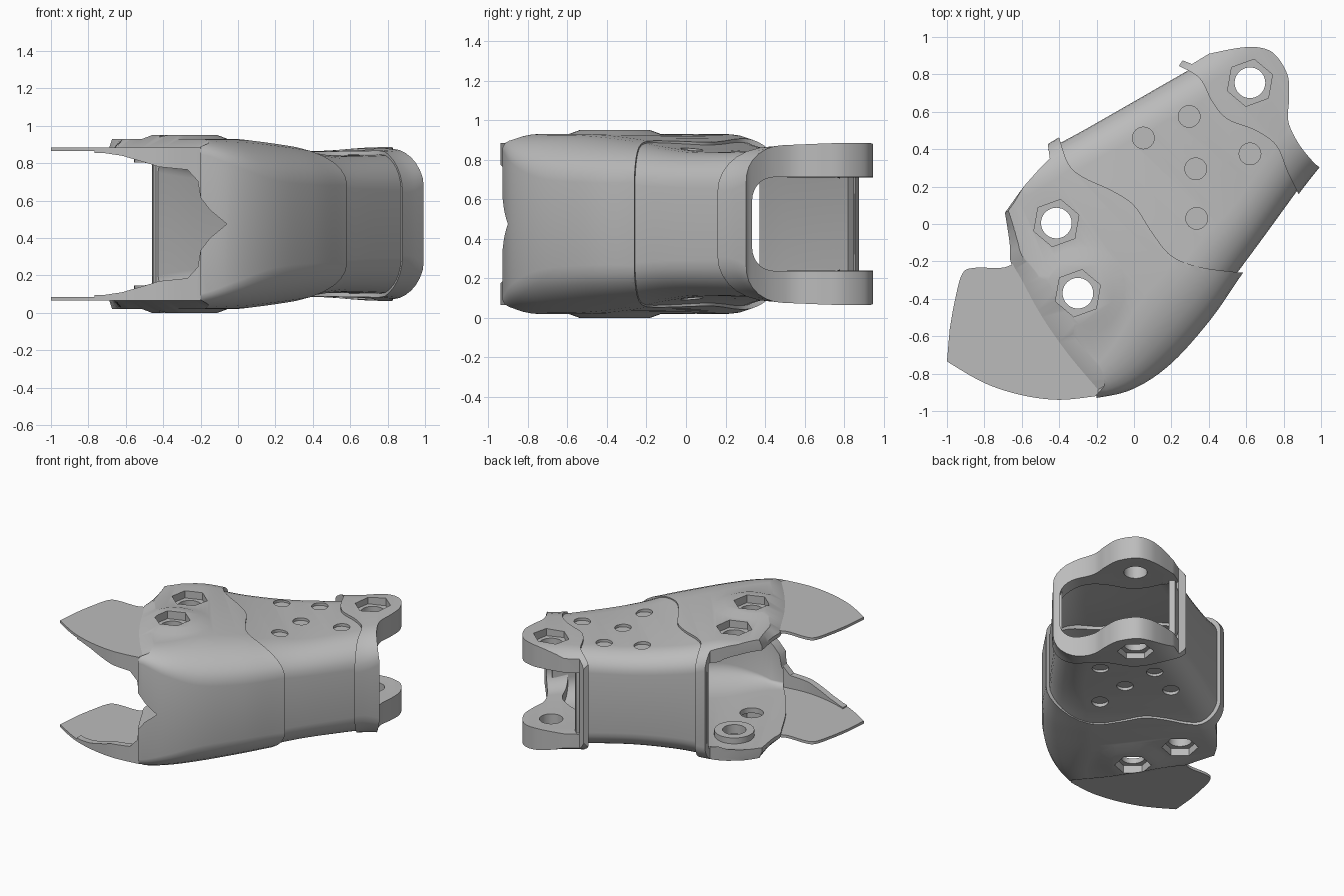
import bpy, bmesh, math
from mathutils import Matrix, Vector
from mathutils.bvhtree import BVHTree

if "Cube" in bpy.data.objects:
    bpy.data.objects.remove(bpy.data.objects["Cube"], do_unlink=True)

MID = 0.475  # height of the symmetry plane; parts are built around z = 0 and lifted last

grey = bpy.data.materials.new("plain grey")
grey.use_nodes = True
COLOUR = (0.5, 0.5, 0.5, 1)
grey.diffuse_color = COLOUR
grey.node_tree.nodes["Principled BSDF"].inputs["Base Color"].default_value = COLOUR


def smooth(points, steps=6):
    """Catmull-Rom curve through tuples of any length."""
    pts = [Vector(p) for p in points]
    out = []
    for i in range(len(pts) - 1):
        a, b, c = pts[max(i - 1, 0)], pts[i], pts[i + 1]
        d = pts[min(i + 2, len(pts) - 1)]
        for k in range(steps):
            t = k / steps
            out.append(0.5 * (2 * b + (c - a) * t + (2 * a - 5 * b + 4 * c - d) * t ** 2
                              + (3 * b - a - 3 * c + d) * t ** 3))
    return [tuple(p) for p in out + [pts[-1]]]


def finish(name, bm):
    bmesh.ops.recalc_face_normals(bm, faces=bm.faces)
    mesh = bpy.data.meshes.new(name)
    bm.to_mesh(mesh)
    bm.free()
    mesh.materials.append(grey)
    ob = bpy.data.objects.new(name, mesh)
    bpy.context.collection.objects.link(ob)
    return ob


def skin(name, loops, closed=False):
    """Join rings of points; cap the ends, or close the last ring onto the first."""
    bm = bmesh.new()
    rings = [[bm.verts.new(p) for p in ring] for ring in loops]
    if closed:
        rings.append(rings[0])
    else:
        bm.faces.new(rings[0])
        bm.faces.new(rings[-1])
    for a, b in zip(rings, rings[1:]):
        for i in range(len(a)):
            j = (i + 1) % len(a)
            bm.faces.new((a[i], a[j], b[j], b[i]))
    return finish(name, bm)


def prism(name, outline, low, high):
    return skin(name, [[(p[0], p[1], z) for p in outline] for z in (low, high)])


def disc(name, x, y, low, high, r_low, r_high, sides=40, turn=0.0):
    bm = bmesh.new()
    place = Matrix.Translation((x, y, (low + high) / 2)) @ Matrix.Rotation(turn, 4, "Z")
    bmesh.ops.create_cone(bm, cap_ends=True, segments=sides, radius1=r_low,
                          radius2=r_high, depth=high - low, matrix=place)
    return finish(name, bm)


def section(station, inset):
    """Rounded box section between a back point and a front point."""
    bx, by, fx, fy, h, rx, rz = station
    back, front = Vector((bx, by)), Vector((fx, fy))
    along = (front - back).normalized()
    centre, half, h = (back + front) / 2, (front - back).length / 2 - inset, h - inset
    ring, n = [], 7
    for sx, sz, start in ((1, 1, 0), (-1, 1, 1), (-1, -1, 2), (1, -1, 3)):
        cx, cz = (rx, rz) if sx > 0 else (0.18, 0.14)
        cx, cz = max(cx - inset, 0.03), max(cz - inset, 0.03)
        for k in range(n + 1):
            a = math.pi / 2 * (start + k / n)
            p = centre + along * (sx * (half - cx) + cx * math.cos(a))
            ring.append((p.x, p.y, sz * (h - cz) + cz * math.sin(a)))
    return ring


def loft(name, stations, inset=0.0, wall=0.0):
    """Solid loft, or a closed tube when a wall thickness is given."""
    path = smooth(stations)
    rings = [section(s, inset) for s in path]
    if wall:
        rings += [section(s, wall) for s in reversed(path)]
    return skin(name, rings, closed=wall > 0)


def boolean(ob, tool, operation):
    mod = ob.modifiers.new("cut", "BOOLEAN")
    mod.object, mod.operation, mod.solver = tool, operation, "EXACT"
    bpy.context.view_layer.objects.active = ob
    bpy.ops.object.modifier_apply(modifier=mod.name)
    bpy.data.objects.remove(tool, do_unlink=True)


def mirrored(low, high, s):
    return (low, high) if s > 0 else (-high, -low)


def bolt_seat(ob, x, y, floor):
    """Hexagonal recess on both outer faces with a round hole through."""
    for s in (1, -1):
        lo, hi = mirrored(floor, 0.6, s)
        boolean(ob, disc("hex_cutter", x, y, lo, hi, 0.128, 0.128, 6, math.radians(-10)), "DIFFERENCE")
    boolean(ob, disc("hole_cutter", x, y, -0.6, 0.6, 0.082, 0.082), "DIFFERENCE")


# Front shell: wide tube with a raised pad outside and a thick ring inside
shell = loft("front_shell", [
    (-0.95, 0.13, -0.4, -0.95, 0.455, 0.12, 0.07),
    (-0.8, 0.22, -0.2, -0.93, 0.455, 0.14, 0.08),
    (-0.65, 0.31, 0.0, -0.88, 0.455, 0.25, 0.15),
    (-0.53, 0.38, 0.2, -0.745, 0.453, 0.35, 0.22),
    (-0.44, 0.44, 0.41, -0.51, 0.43, 0.35, 0.22),
    (-0.3, 0.52, 0.58, -0.265, 0.40, 0.28, 0.19),
    (0.0, 0.69, 0.75, -0.03, 0.385, 0.2, 0.15)], wall=0.08)
for s in (1, -1):
    lo, hi = mirrored(0.442, 0.475, s)
    radii = (0.27, 0.18) if s > 0 else (0.18, 0.27)
    boolean(shell, disc("pad", -0.29, -0.36, lo, hi, *radii), "UNION")
    lo, hi = mirrored(0.33, 0.41, s)
    boolean(shell, disc("inner_ring", -0.415, 0.005, lo, hi, 0.14, 0.14), "UNION")

# Trim the shell to its plan outline, sloping down to a crease on the left
crease = smooth([(-0.69, 0.06), (-0.665, -0.1), (-0.66, -0.2), (-0.61, -0.3),
                 (-0.5, -0.5), (-0.36, -0.7), (-0.2, -0.89)])
seam = smooth([(0.57, -0.26), (0.35, -0.23), (0.2, -0.17), (0.1, -0.05), (0, 0.1),
               (-0.12, 0.18), (-0.27, 0.25), (-0.35, 0.32), (-0.4, 0.46)])
tab = [(-0.4, 0.6), (-0.5, 0.5), (-0.46, 0.42), (-0.45, 0.35), (-0.51, 0.29), (-0.59, 0.2)]
rest = [(-0.2, -1.1), (0.8, -1.1), (0.8, -0.26)] + seam + tab
sloped = []
for i, (x, y) in enumerate(crease):
    shift = 0.03 + 0.11 * min(1, 2 * i / len(crease))
    sloped.append((x + 0.87 * shift, y + 0.5 * shift))
trim = [(-0.48, sloped), (-0.405, crease), (0.405, crease), (0.48, sloped)]
boolean(shell, skin("shell_trim", [[(p[0], p[1], z) for p in edge + rest] for z, edge in trim]),
        "INTERSECT")
boolean(shell, prism("wall_end_cutter", [(-0.8, 0.0), (-0.2, 0.1), (-0.2, 0.51), (-0.46, 0.37),
                                         (-0.46, 0.7), (-0.8, 0.7)], -0.325, 0.325), "DIFFERENCE")
bolt_seat(shell, -0.415, 0.005, 0.40)
bolt_seat(shell, -0.30, -0.37, 0.415)

# Front lip: low wall hanging from the blades' curved front edge
arc = smooth([(-1, -0.735), (-0.8, -0.85), (-0.6, -0.915), (-0.4, -0.94), (-0.2, -0.92)])
lip_edge = [p for p in arc if p[0] > -0.8] + [(-0.14, -0.905)]
lip = prism("front_lip", lip_edge + [(x, y + 0.05) for x, y in reversed(lip_edge)], -0.395, 0.395)

# Pointed opening in the front wall, shared by shell and lip
half_notch = [(-1.1, 0.385), (-0.72, 0.38), (-0.62, 0.365), (-0.5, 0.33), (-0.42, 0.305),
              (-0.27, 0.29), (-0.215, 0.23), (-0.2, 0.14), (-0.15, 0.075)]
for ob in (shell, lip):
    notch = prism("notch_cutter", half_notch + [(-0.06, 0)]
                  + [(x, -z) for x, z in reversed(half_notch)], 0.55, 1.1)
    notch.data.transform(Matrix.Rotation(math.pi / 2, 4, "X"))
    boolean(ob, notch, "DIFFERENCE")

# Middle sleeve with shallow round dimples
sleeve = loft("middle_sleeve", [
    (-0.459, 0.4, 0.44, -0.42, 0.415, 0.26, 0.2),
    (-0.28, 0.495, 0.56, -0.25, 0.385, 0.26, 0.19),
    (0.0, 0.655, 0.70, -0.06, 0.365, 0.23, 0.18),
    (0.34, 0.85, 0.95, 0.285, 0.372, 0.23, 0.19)], wall=0.043)
bm = bmesh.new()
bm.from_mesh(sleeve.data)
tree = BVHTree.FromBMesh(bm)
bm.free()
for x, y in [(0.05, 0.46), (0.295, 0.575), (0.33, 0.295), (0.62, 0.375), (0.335, 0.03)]:
    top = tree.ray_cast(Vector((x, y, 1)), Vector((0, 0, -1)))[0].z
    for s in (1, -1):
        lo, hi = mirrored(top - 0.02, 0.6, s)
        boolean(sleeve, disc("dimple_cutter", x, y, lo, hi, 0.058, 0.058, 32), "DIFFERENCE")

# Rear collar: solid block trimmed to plan, hollowed, leaving two thick ears
collar_path = [(0.22, 0.86, 0.85, 0.12, 0.388, 0.27, 0.22),
               (0.38, 0.95, 0.93, 0.225, 0.393, 0.27, 0.22),
               (0.54, 1.07, 1.02, 0.34, 0.405, 0.24, 0.18),
               (0.7, 1.18, 1.12, 0.48, 0.415, 0.18, 0.12),
               (0.9, 1.3, 1.25, 0.65, 0.418, 0.12, 0.1)]
collar = loft("rear_collar", collar_path)
collar_seam = smooth([(0.24, 0.845), (0.35, 0.78), (0.42, 0.65), (0.5, 0.56), (0.65, 0.5),
                      (0.76, 0.42), (0.82, 0.28), (0.88, 0.16)])
ear = smooth([(1.0, 0.3), (0.96, 0.33), (0.88, 0.43), (0.825, 0.55), (0.83, 0.68), (0.82, 0.8),
              (0.75, 0.91), (0.66, 0.945), (0.55, 0.94), (0.4, 0.91)])
boolean(collar, prism("collar_trim", collar_seam + [(0.93, 0.08)] + ear
                      + [(0.31, 0.855), (0.26, 0.875)], -0.6, 0.6), "INTERSECT")
cavity_path = [(0.02, 0.75, 0.72, -0.05, 0.31, 0.2, 0.17)]
cavity_path += [s[:4] + (0.288, 0.2, 0.17) for s in collar_path]
boolean(collar, loft("cavity_cutter", cavity_path, inset=0.05), "DIFFERENCE")
boolean(collar, prism("gap_cutter", [(0.31, 1.3), (0.31, 0.8), (0.6, 0.65), (0.9, 0.55),
                                     (1.4, 0.55), (1.4, 1.3)], -0.236, 0.236), "DIFFERENCE")
bolt_seat(collar, 0.62, 0.755, 0.345)

# Thin blades reaching out from under the shell
heel = smooth([(-0.6, -0.18), (-0.66, -0.22), (-0.72, -0.235), (-0.86, -0.235), (-0.92, -0.27),
               (-0.96, -0.42), (-0.985, -0.56)])
parts = [shell, lip, sleeve, collar]
for name, s in (("upper_blade", 1), ("lower_blade", -1)):
    lo, hi = mirrored(0.39, 0.41, s)
    parts.append(prism(name, arc + [(-0.12, -0.8), (-0.42, -0.5), (-0.56, -0.25)] + heel, lo, hi))

# Lift onto the ground and shade
for ob in parts:
    ob.data.transform(Matrix.Translation((0, 0, MID)))
    bpy.ops.object.select_all(action="DESELECT")
    ob.select_set(True)
    bpy.context.view_layer.objects.active = ob
    bpy.ops.object.shade_smooth_by_angle(angle=math.radians(32))
